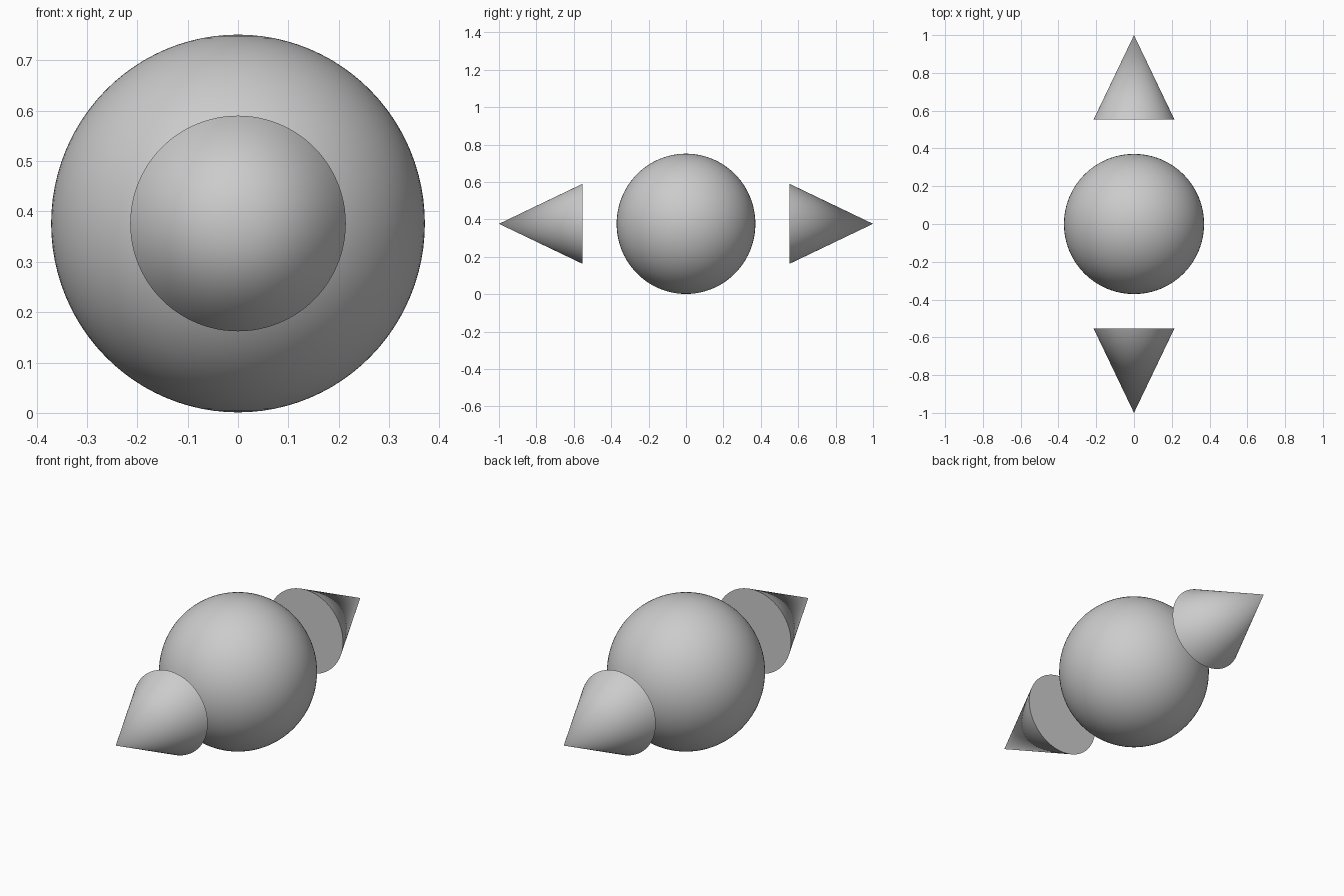
import bpy
from math import radians

if "Cube" in bpy.data.objects:
    bpy.data.objects.remove(bpy.data.objects["Cube"])

CZ = 0.376  # shared axis height


def smooth(obj, angle=40):
    bpy.ops.object.select_all(action='DESELECT')
    obj.select_set(True)
    bpy.context.view_layer.objects.active = obj
    bpy.ops.object.shade_smooth_by_angle(angle=radians(angle))


# Central ball, very slightly taller than wide
bpy.ops.mesh.primitive_uv_sphere_add(segments=96, ring_count=48, radius=1,
                                     location=(0, 0, CZ))
ball = bpy.context.object
ball.name = "ball"
ball.scale = (0.371, 0.371, 0.375)
bpy.ops.object.transform_apply(location=False, rotation=False, scale=True)
smooth(ball)


# Capped cones in front and behind, tips pointing outward
def cone(name, side):
    base, tip = 0.553, 1.0
    bpy.ops.mesh.primitive_cone_add(
        vertices=96, radius1=0.214, radius2=0, depth=tip - base,
        location=(0, side * (base + tip) / 2, CZ),
        rotation=(radians(-90 * side), 0, 0))
    obj = bpy.context.object
    obj.name = name
    smooth(obj)


cone("front_cone", -1)
cone("back_cone", 1)
